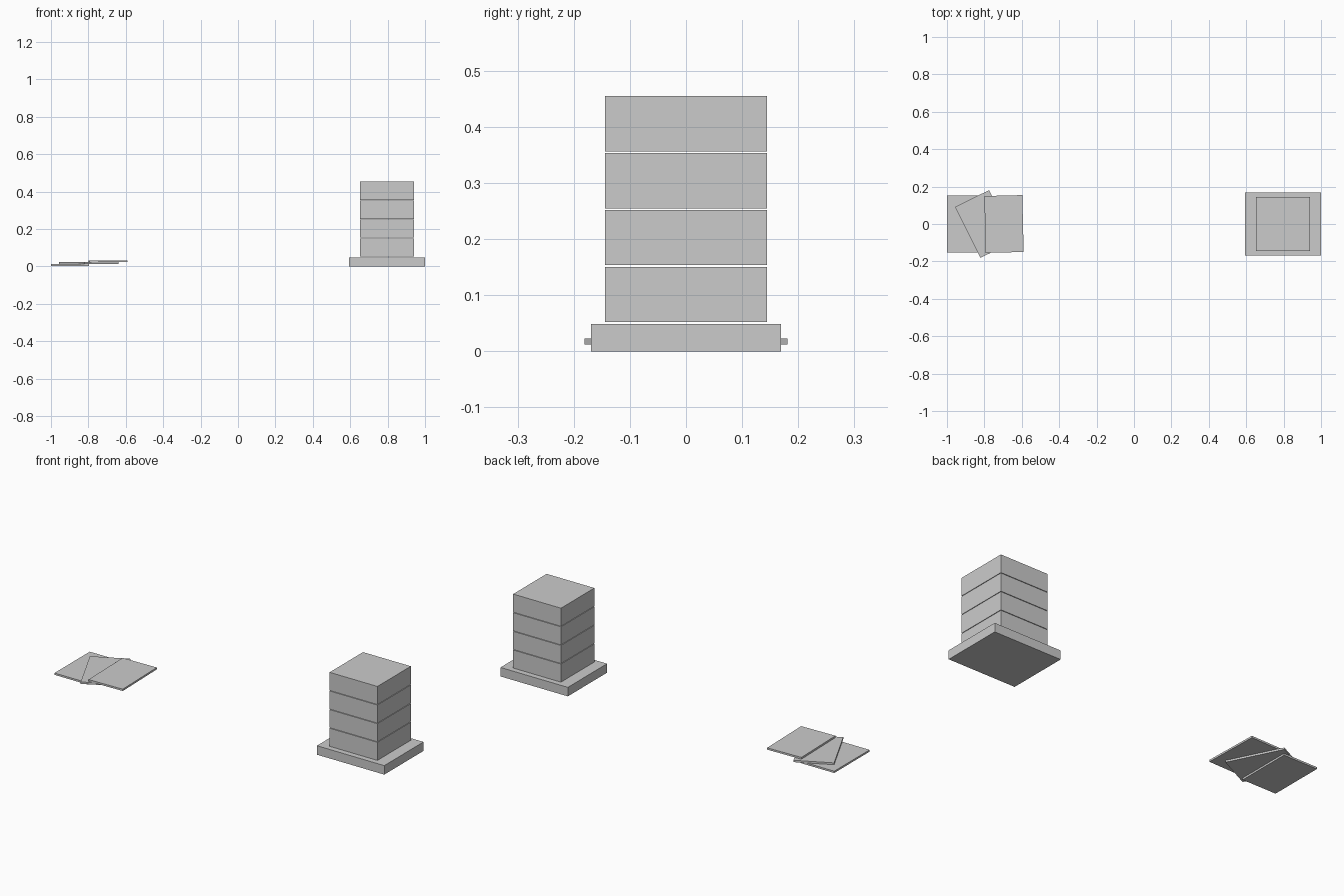
import bpy
import math

if "Cube" in bpy.data.objects:
    bpy.data.objects.remove(bpy.data.objects["Cube"])

# Single flat grey
grey = bpy.data.materials.new("light_grey")
grey.diffuse_color = (0.6, 0.6, 0.6, 1)
grey.use_nodes = True
grey.node_tree.nodes["Principled BSDF"].inputs["Base Color"].default_value = grey.diffuse_color


def box(name, center_x, size_x, size_y, bottom, height, turn=0):
    """Flat-sided box centred on y = 0, turned about z by degrees."""
    bpy.ops.mesh.primitive_cube_add(
        size=1, location=(center_x, 0, bottom + height / 2),
        rotation=(0, 0, math.radians(turn)))
    ob = bpy.context.object
    ob.name = name
    ob.scale = (size_x, size_y, height)
    ob.data.materials.append(grey)
    return ob


# Tower: wide base slab with four stacked blocks, thin gaps between
TOWER_X = 0.797
box("base_slab", TOWER_X, 0.406, 0.338, 0, 0.049)
for i in range(4):
    box(f"tower_block_{i + 1}", TOWER_X, 0.288, 0.288, 0.052 + i * 0.1015, 0.0985)

# Three overlapping thin sheets, each slightly higher than the last
for i, (x, turn) in enumerate([(-0.8985, 0), (-0.798, 26.4), (-0.695, 1.4)]):
    box(f"sheet_{i + 1}", x, 0.203, 0.304, 0.0022 + i * 0.0103, 0.01, turn)
